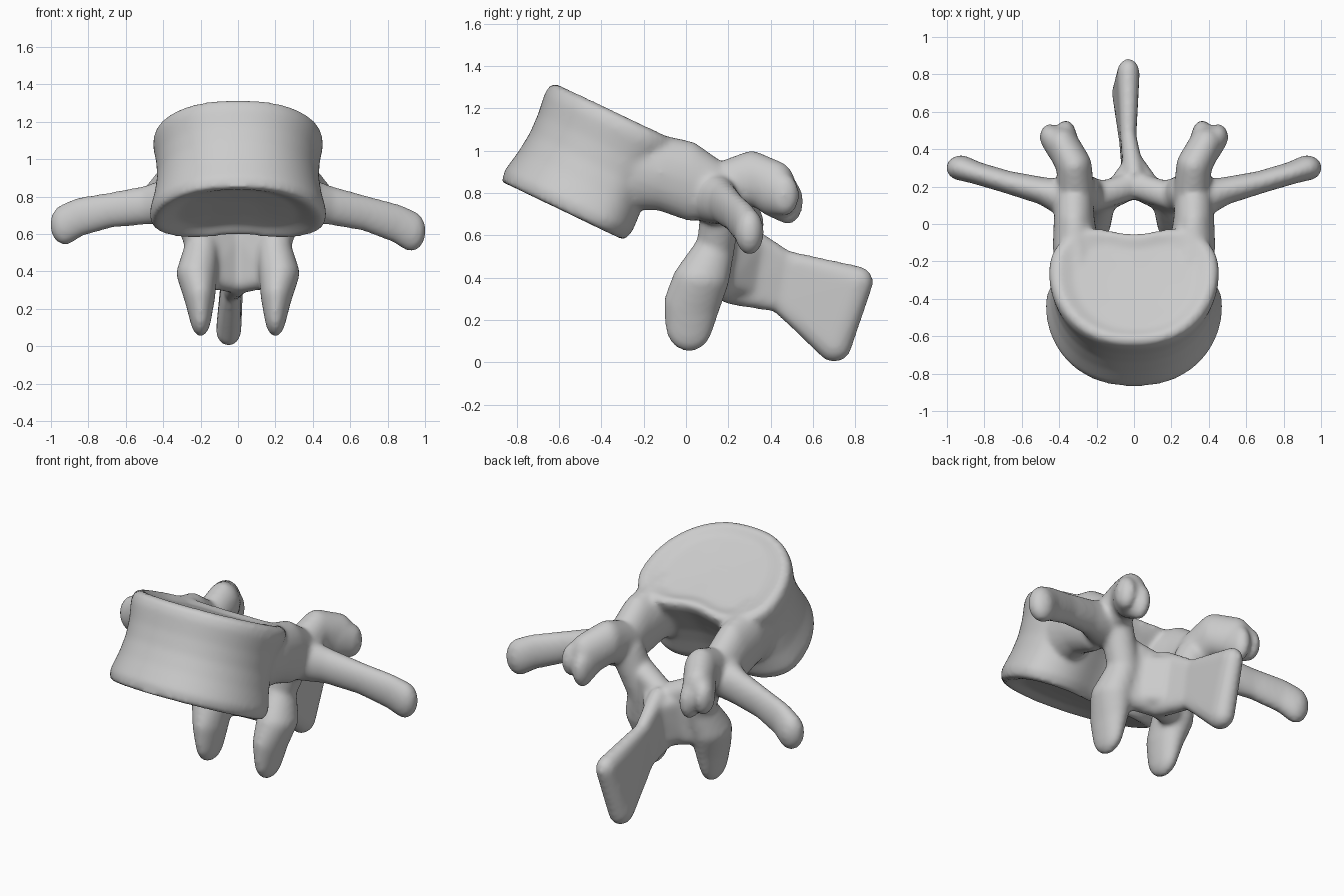
import bpy, bmesh
from math import sin, cos, pi, radians, exp
from mathutils import Matrix, Vector

if "Cube" in bpy.data.objects:
    bpy.data.objects.remove(bpy.data.objects["Cube"])

bone = bpy.data.materials.new("bone_grey")
bone.use_nodes = True
bone.diffuse_color = (0.6, 0.6, 0.6, 1)
bone.node_tree.nodes["Principled BSDF"].inputs["Base Color"].default_value = (0.6, 0.6, 0.6, 1)

parts = []


def finish(name, bm):
    bmesh.ops.recalc_face_normals(bm, faces=bm.faces)
    mesh = bpy.data.meshes.new(name)
    bm.to_mesh(mesh)
    bm.free()
    obj = bpy.data.objects.new(name, mesh)
    bpy.context.collection.objects.link(obj)
    parts.append(obj)


def hull(name, blobs, side=1):
    """Convex skin around ellipsoids given as (x, y, z, rx, ry, rz)."""
    bm = bmesh.new()
    for x, y, z, rx, ry, rz in blobs:
        bmesh.ops.create_icosphere(bm, subdivisions=3, radius=1,
                                   matrix=Matrix.Translation((side * x, y, z)) @ Matrix.Diagonal((rx, ry, rz, 1)))
    res = bmesh.ops.convex_hull(bm, input=bm.verts)
    junk = {v for v in res["geom_interior"] + res["geom_unused"] if isinstance(v, bmesh.types.BMVert)}
    bmesh.ops.delete(bm, geom=list(junk), context="VERTS")
    finish(name, bm)


def chain(name, blobs, side=1):
    for pair in zip(blobs, blobs[1:]):
        hull(name, pair, side)


# Body: kidney outline lofted along a tilted axis, with waist and dished ends
def outline(a, scale, w):
    x = 0.46 * cos(a) * abs(cos(a)) ** -0.12
    y = sin(a)
    if y < 0:
        y *= 0.45
    else:
        y = (0.27 + 0.13 * w) * y ** 0.8 - 0.08 * exp(-(x / 0.2) ** 2)
    return Vector((x * scale, (y + 0.1) * scale + 0.01, w))


tilt = Matrix.Translation((0, -0.45, 0.945)) @ Matrix.Rotation(radians(-25.5), 4, "X")
levels = [(-0.225, 0.3), (-0.235, 0.7), (-0.268, 0.92), (-0.262, 1.0), (-0.21, 1.03),
          (-0.1, 0.97), (0, 0.94), (0.1, 0.95), (0.2, 0.99), (0.25, 0.97), (0.268, 0.88),
          (0.24, 0.7), (0.235, 0.3)]
bm = bmesh.new()
n = 64
rings = [[bm.verts.new(tilt @ outline((i + 0.5) * 2 * pi / n, s, w)) for i in range(n)]
         for w, s in levels]
for lo, hi in zip(rings, rings[1:]):
    for i in range(n):
        j = (i + 1) % n
        bm.faces.new((lo[i], lo[j], hi[j], hi[i]))
bm.faces.new(rings[0])
bm.faces.new(rings[-1])
finish("vertebral_body", bm)

# Paired parts of the arch
for side in (1, -1):
    chain("pedicle", [(0.29, -0.28, 0.92, 0.13, 0.1, 0.2), (0.31, -0.12, 0.895, 0.125, 0.1, 0.18),
                      (0.32, 0.02, 0.855, 0.11, 0.09, 0.19), (0.32, 0.16, 0.81, 0.1, 0.09, 0.13)], side)
    drop = 0 if side > 0 else 0.035
    chain("transverse_process", [(0.34, 0.13, 0.78, 0.1, 0.11, 0.13),
                                 (0.48, 0.175, 0.755, 0.07, 0.075, 0.105),
                                 (0.68, 0.225, 0.71 + drop / 2, 0.07, 0.06, 0.095),
                                 (0.85, 0.275, 0.655 + drop, 0.07, 0.06, 0.105),
                                 (0.925, 0.3, 0.615 + drop, 0.08, 0.068, 0.11)], side)
    chain("superior_process", [(0.31, 0.15, 0.82, 0.1, 0.1, 0.12),
                               (0.32, 0.31, 0.87, 0.095, 0.1, 0.13),
                               (0.385, 0.43, 0.82, 0.09, 0.09, 0.13)], side)
    for tip in [(0.365, 0.48, 0.76, 0.055, 0.075, 0.11), (0.45, 0.465, 0.79, 0.055, 0.07, 0.1)]:
        hull("superior_process_tip", [(0.375, 0.4, 0.82, 0.09, 0.09, 0.13), tip], side)
    chain("inferior_process", [(0.27, 0.17, 0.76, 0.09, 0.1, 0.12),
                               (0.19, 0.14, 0.54, 0.09, 0.09, 0.1),
                               (0.22, 0.07, 0.39, 0.11, 0.135, 0.1),
                               (0.205, 0.03, 0.28, 0.085, 0.135, 0.12),
                               (0.2, 0.015, 0.18, 0.06, 0.115, 0.13)], side)
    hull("lamina", [(0.22, 0.14, 0.68, 0.08, 0.075, 0.07), (0.17, 0.13, 0.38, 0.07, 0.07, 0.07),
                    (0, 0.21, 0.6, 0.06, 0.07, 0.06), (0, 0.2, 0.34, 0.06, 0.06, 0.06)], side)
    hull("spine_root", [(0.1, 0.19, 0.58, 0.05, 0.05, 0.05), (0.1, 0.18, 0.38, 0.05, 0.05, 0.05),
                        (0, 0.33, 0.55, 0.05, 0.05, 0.05), (0, 0.3, 0.36, 0.05, 0.05, 0.06)], side)

# Spinous process: thin blade flaring to a thick hooked end
root = [(0, 0.27, 0.6, 0.055, 0.06, 0.06), (0, 0.22, 0.33, 0.06, 0.06, 0.06)]
waist = [(-0.03, 0.47, 0.48, 0.042, 0.05, 0.05), (-0.035, 0.44, 0.285, 0.045, 0.05, 0.05)]
end = [(-0.03, 0.81, 0.38, 0.06, 0.075, 0.075), (-0.05, 0.7, 0.085, 0.068, 0.085, 0.085)]
hull("spinous_process", root + waist)
hull("spinous_process", waist + end)

# Fuse everything into one smooth bone
bpy.ops.object.select_all(action="DESELECT")
for obj in parts:
    obj.select_set(True)
bpy.context.view_layer.objects.active = parts[0]
bpy.ops.object.join()
vertebra = bpy.context.view_layer.objects.active
vertebra.name = "vertebra"
vertebra.data.materials.clear()
vertebra.data.materials.append(bone)
remesh = vertebra.modifiers.new("fuse", "REMESH")
remesh.mode = "VOXEL"
remesh.voxel_size = 0.014
remesh.use_smooth_shade = True
smooth = vertebra.modifiers.new("soften", "SMOOTH")
smooth.factor = 0.5
smooth.iterations = 12
